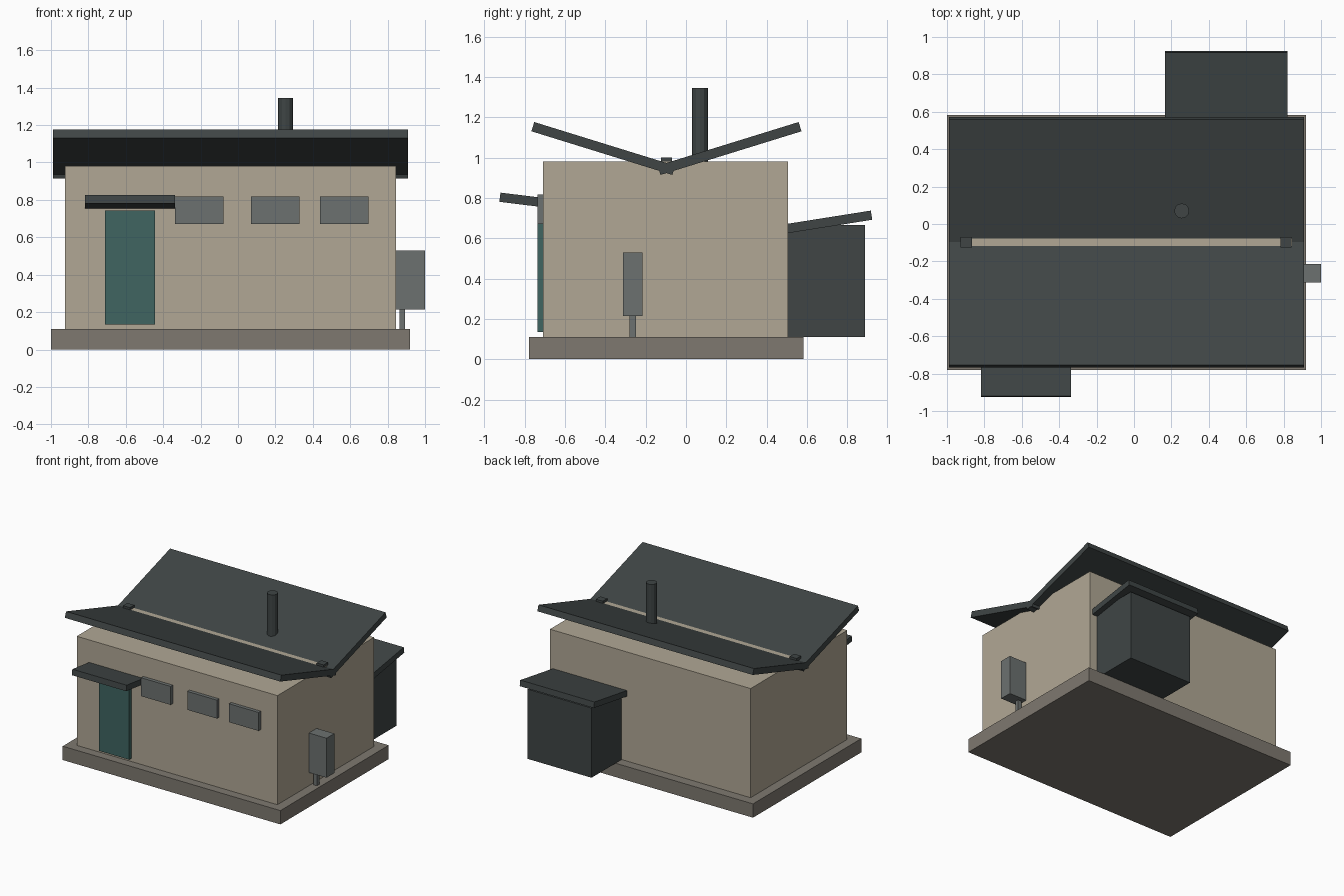
import bpy
import bmesh
import math
from mathutils import Vector

if "Cube" in bpy.data.objects:
    bpy.data.objects.remove(bpy.data.objects["Cube"])


def mat(name, rgb):
    m = bpy.data.materials.new(name)
    m.diffuse_color = (*rgb, 1)
    m.use_nodes = True
    m.node_tree.nodes["Principled BSDF"].inputs["Base Color"].default_value = m.diffuse_color
    return m


PLASTER = mat("plaster", (0.44, 0.39, 0.30))
CONCRETE = mat("concrete", (0.21, 0.19, 0.16))
DARK = mat("dark_metal", (0.05, 0.06, 0.06))
TEAL = mat("teal_paint", (0.05, 0.13, 0.12))
GREY = mat("grey_panel", (0.15, 0.165, 0.16))


def finish(name, bm, material):
    bmesh.ops.recalc_face_normals(bm, faces=bm.faces)
    me = bpy.data.meshes.new(name)
    bm.to_mesh(me)
    bm.free()
    me.materials.append(material)
    ob = bpy.data.objects.new(name, me)
    bpy.context.collection.objects.link(ob)
    return ob


def box(name, x, y, z, material):
    """Axis-aligned box from (min, max) ranges."""
    bm = bmesh.new()
    bmesh.ops.create_cube(bm, size=1)
    for v in bm.verts:
        v.co = [lo + (c + 0.5) * (hi - lo) for c, (lo, hi) in zip(v.co, (x, y, z))]
    return finish(name, bm, material)


def slab(name, x, outer, length, angle, thick, side, material):
    """Tilted roof panel: outer = lower outer corner (y, z), descending
    by angle towards the building; side is the y direction of that run."""
    a = math.radians(angle)
    run = Vector((side * math.cos(a), -math.sin(a))) * length
    up = Vector((side * math.sin(a), math.cos(a))) * thick
    o = Vector(outer)
    bm = bmesh.new()
    face = bm.faces.new([bm.verts.new((x[0], p.x, p.y))
                         for p in (o, o + run, o + run + up, o + up)])
    ext = bmesh.ops.extrude_face_region(bm, geom=[face])
    bmesh.ops.translate(bm, vec=(x[1] - x[0], 0, 0),
                        verts=[e for e in ext["geom"] if isinstance(e, bmesh.types.BMVert)])
    return finish(name, bm, material)


# Foundation and main walls
box("foundation", (-1, 0.92), (-0.78, 0.584), (0, 0.11), CONCRETE)
box("walls", (-0.925, 0.845), (-0.71, 0.507), (0.11, 0.98), PLASTER)

# Butterfly roof, two panels mirrored about the valley
VALLEY = -0.097
for side, label in ((1, "front"), (-1, "back")):
    slab(label + "_roof_panel", (-0.99, 0.91), (VALLEY - side * 0.67, 1.131),
         0.732, 17.2, 0.048, side, DARK)

# Valley drains at both ends of the roof
for i, x in enumerate(((-0.927, -0.866), (0.782, 0.843))):
    box(f"valley_drain_{i + 1}", x, (VALLEY - 0.028, VALLEY + 0.028), (0.94, 1.0), DARK)

# Chimney pipe
bm = bmesh.new()
bmesh.ops.create_cone(bm, cap_ends=True, segments=12, radius1=0.04, radius2=0.04, depth=0.375)
bmesh.ops.translate(bm, verts=bm.verts, vec=(0.255, 0.07, 1.1575))
finish("chimney", bm, DARK)

# Door, canopy and windows on the front
box("door", (-0.71, -0.443), (-0.738, -0.70), (0.135, 0.743), TEAL)
slab("door_canopy", (-0.817, -0.338), (-0.926, 0.781), 0.22, 7, 0.046, 1, DARK)
for i, x in enumerate((-0.208, 0.2, 0.568)):
    box(f"window_{i + 1}", (x - 0.13, x + 0.13), (-0.738, -0.70), (0.67, 0.817), GREY)

# Rear lean-to with its own roof
box("lean_to", (0.212, 0.775), (0.50, 0.887), (0.11, 0.665), DARK)
slab("lean_to_roof", (0.166, 0.82), (0.924, 0.692), 0.44, 9, 0.046, -1, DARK)

# Utility box and its conduit on the right wall
box("utility_box", (0.845, 1.0), (-0.313, -0.215), (0.215, 0.53), GREY)
box("utility_conduit", (0.863, 0.893), (-0.281, -0.249), (0.11, 0.22), GREY)
